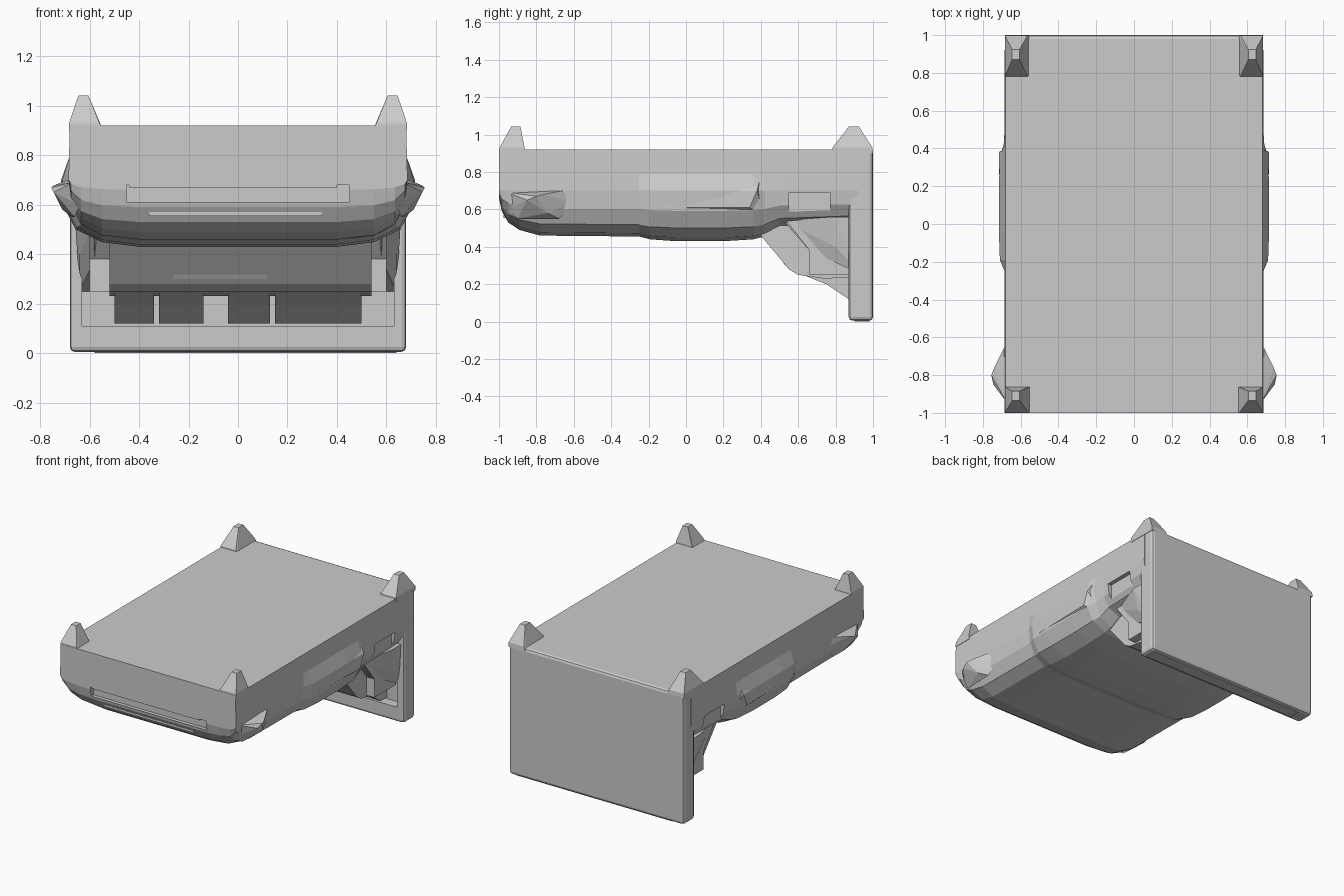
import bpy, bmesh
from mathutils import Vector

if "Cube" in bpy.data.objects:
    bpy.data.objects.remove(bpy.data.objects["Cube"])


def finish(name, bm):
    bmesh.ops.recalc_face_normals(bm, faces=bm.faces)
    me = bpy.data.meshes.new(name)
    bm.to_mesh(me)
    bm.free()
    ob = bpy.data.objects.new(name, me)
    bpy.context.collection.objects.link(ob)
    return ob


def hull(name, pts):
    """Convex solid around a few points."""
    bm = bmesh.new()
    vs = [bm.verts.new(p) for p in pts]
    bmesh.ops.convex_hull(bm, input=vs)
    bmesh.ops.dissolve_limit(bm, angle_limit=0.01, verts=bm.verts, edges=bm.edges)
    return finish(name, bm)


def box(name, x, y, z):
    return hull(name, [(a, b, c) for a in x for b in y for c in z])


def prism(name, profile, x0, x1):
    """Side profile (y, z) extruded across x."""
    bm = bmesh.new()
    f = bm.faces.new([bm.verts.new((x0, y, z)) for y, z in profile])
    ext = bmesh.ops.extrude_face_region(bm, geom=[f])
    bmesh.ops.translate(bm, vec=Vector((x1 - x0, 0, 0)),
                        verts=[v for v in ext['geom'] if isinstance(v, bmesh.types.BMVert)])
    return finish(name, bm)


def cut(target, cutter):
    m = target.modifiers.new("cut", 'BOOLEAN')
    m.operation = 'DIFFERENCE'
    m.solver = 'EXACT'
    m.object = cutter
    cutter.hide_render = True
    cutter.hide_viewport = True
    cutter.display_type = 'WIRE'


# body: lofted across stations of (y, underside z, side bulge)
stations = [(-1.0, .66, 0), (-.985, .59, 0), (-.95, .53, 0), (-.89, .49, 0),
            (-.78, .46, 0), (-.25, .455, 0), (-.19, .44, .025), (-.05, .43, .03),
            (.2, .43, .03), (.36, .44, .025), (.42, .455, .005), (.50, .50, 0), (.92, .52, 0)]
bm = bmesh.new()
rings = []
for y, zb, b in stations:
    d = .70 - zb
    half = [(.68, .92), (.683, .79), (.685 + b, .70), (.675 + b, .70 - .4 * d),
            (.635 + b * .7, .70 - .74 * d), (.55, .70 - .93 * d), (.40, zb)]
    ring = half + [(-x, z) for x, z in reversed(half)]
    rings.append([bm.verts.new((x, y, z)) for x, z in ring])
n = len(rings[0])
for a, c in zip(rings, rings[1:]):
    for i in range(n):
        j = (i + 1) % n
        bm.faces.new((a[i], a[j], c[j], c[i]))
bm.faces.new(rings[0])
bm.faces.new(rings[-1])
body = finish("body", bm)

# front slot and shallow side pockets
cut(body, box("front_slot_cutter", (-.45, .45), (-1.1, -.965), (.61, .68)))
for s in (-1, 1):
    cut(body, box("side_pocket_cutter", (s * .655, s * .8), (.55, .77), (.54, .69)))

# front ledge and lower trim
box("front_ledge", (-.44, .40), (-1.0, -.95), (.67, .70))
box("lower_trim", (-.36, .34), (-.975, -.93), (.555, .57))

# back panel with a bevelled edge and a recess on its inner face
panel = box("back_panel", (-.68, .68), (.87, 1.0), (.005, .92))
recess = box("panel_recess_cutter", (-.63, .63), (.8, .94), (.11, .60))
cut(panel, recess)
bev = panel.modifiers.new("edges", 'BEVEL')
bev.width = .02
bev.segments = 2
panel.modifiers.move(1, 0)

# sloping undercarriage between body and back panel
prism("undercarriage", [(.40, .46), (.55, .28), (.60, .25), (.74, .23), (.95, .24),
                        (.95, .60), (.40, .60)], -.52, .54)
prism("centre_block", [(.42, .47), (.53, .30), (.7, .28), (.7, .5)], -.26, .12)
for x0, x1 in ((-.50, -.34), (-.32, -.14), (-.04, .13), (.15, .50)):
    prism("gusset", [(.60, .26), (.75, .20), (.87, .12), (.95, .12), (.95, .3), (.6, .3)], x0, x1)

for s in (-1, 1):
    # side braces
    prism("side_brace", [(.52, .56), (.66, .38), (.66, .25), (.78, .25), (.90, .25), (.90, .56)],
          s * .50, s * .60)
    hull("brace_web", [(s * .58, .52, .54), (s * .66, .78, .56), (s * .58, .66, .38),
                       (s * .64, .80, .40), (s * .64, .94, .25), (s * .56, .94, .25),
                       (s * .66, .94, .56), (s * .5, .6, .55)])
    # pointed front corner wings
    hull("front_wing", [(s * .755, -.80, .67), (s * .74, -.76, .68), (s * .69, -.66, .70),
                        (s * .66, -.60, .64), (s * .67, -.95, .69), (s * .745, -.85, .65),
                        (s * .71, -.74, .58), (s * .67, -.68, .55), (s * .66, -.90, .55),
                        (s * .64, -.96, .60)])
    # side panels over the middle bulge
    hull("side_panel", [(s * .66, -.22, .77), (s * .66, .40, .80), (s * .705, -.14, .69),
                        (s * .715, .38, .70), (s * .705, -.12, .61), (s * .715, .34, .61),
                        (s * .65, -.22, .56), (s * .65, .42, .56)])
    # tapered corner feet on the top
    for name, y0, y1, t0, t1, xi in (("front_peg", -1.0, -.86, -.935, -.885, .545),
                                     ("back_peg", .78, 1.0, .87, .925, .55)):
        hull(name, [(s * x, y, .90) for x in (xi, .683) for y in (y0, y1)]
             + [(s * x, y, .93) for x in (xi + .015, .683) for y in (y0 + .003, y1 - .003)]
             + [(s * x, y, 1.042) for x in (.605, .645) for y in (t0, t1)])

# thin base strip under the back panel
box("base_strip", (-.58, .64), (.90, .98), (0, .02))
